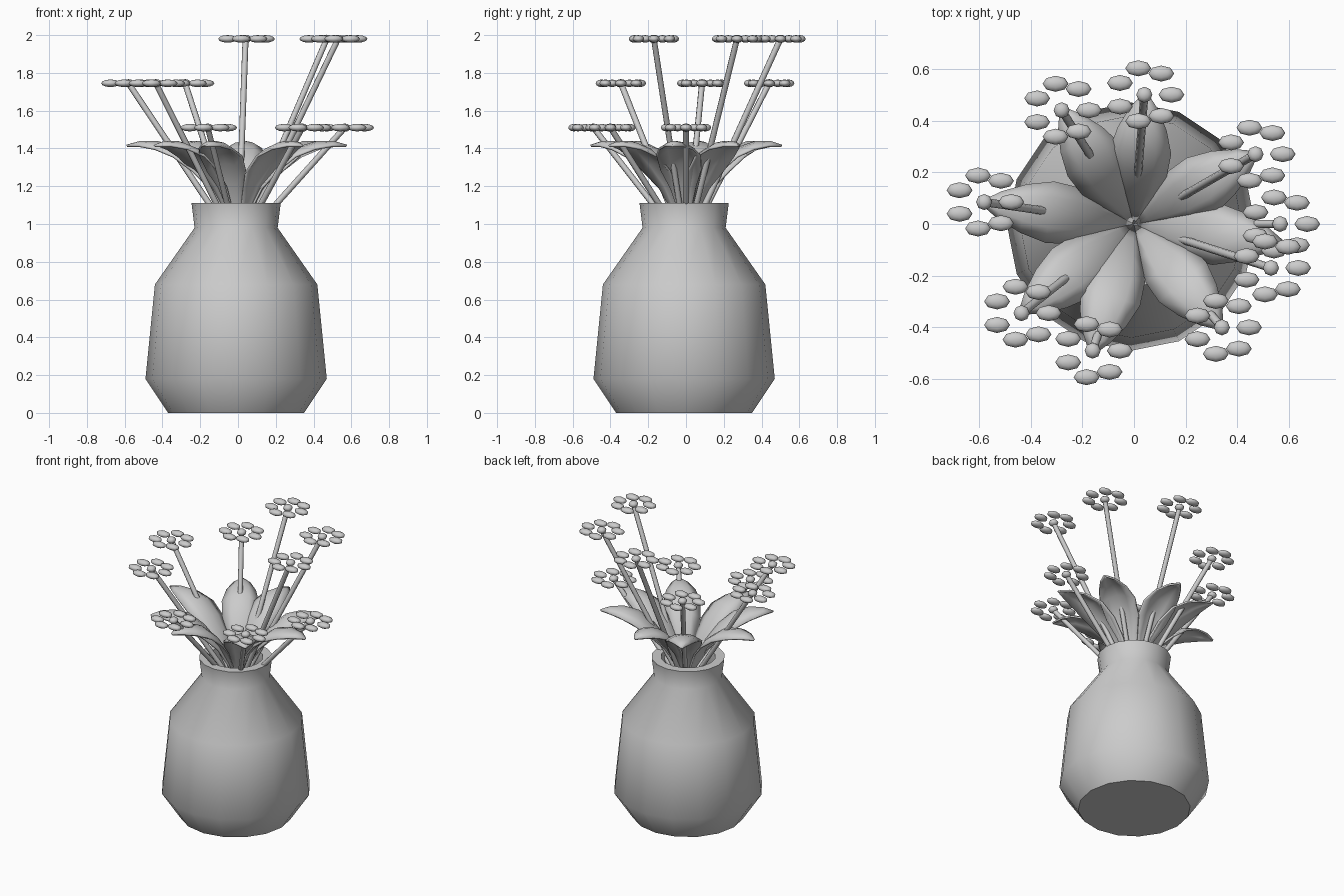
import bpy, bmesh, math
from mathutils import Vector, Matrix

if "Cube" in bpy.data.objects:
    bpy.data.objects.remove(bpy.data.objects["Cube"], do_unlink=True)

GREY = (0.6, 0.6, 0.6, 1.0)
mat = bpy.data.materials.new("plain grey")
mat.use_nodes = True
mat.diffuse_color = GREY
mat.node_tree.nodes["Principled BSDF"].inputs["Base Color"].default_value = GREY


def finish(bm, name, angle=180):
    """Turn a bmesh into a smooth shaded object."""
    bmesh.ops.recalc_face_normals(bm, faces=bm.faces)
    mesh = bpy.data.meshes.new(name)
    bm.to_mesh(mesh)
    bm.free()
    obj = bpy.data.objects.new(name, mesh)
    obj.data.materials.append(mat)
    bpy.context.collection.objects.link(obj)
    bpy.ops.object.select_all(action="DESELECT")
    obj.select_set(True)
    bpy.context.view_layer.objects.active = obj
    bpy.ops.object.shade_smooth_by_angle(angle=math.radians(angle))
    return obj


def bead(bm, centre, size):
    """Low-poly ellipsoid aligned with the axes."""
    m = Matrix.Translation(centre) @ Matrix.Diagonal((*size, 1))
    bmesh.ops.create_uvsphere(bm, u_segments=8, v_segments=6, radius=1, matrix=m)


# Vase: turned profile, outside then inside
def vase():
    profile = [(0, 0), (0.36, 0), (0.48, 0.18), (0.43, 0.68), (0.22, 0.98),
               (0.236, 1.11), (0.175, 1.11), (0.165, 0.98), (0.36, 0.66), (0, 0.6)]
    bm = bmesh.new()
    verts = [bm.verts.new((r - 0.01, -0.01, z)) for r, z in profile]
    edges = [bm.edges.new(pair) for pair in zip(verts, verts[1:])]
    bmesh.ops.spin(bm, geom=verts + edges, cent=(-0.01, -0.01, 0), axis=(0, 0, 1),
                   angle=math.tau, steps=16, use_duplicate=False)
    bmesh.ops.remove_doubles(bm, verts=bm.verts, dist=0.0005)
    finish(bm, "vase", 50)


# Leaf: arched strip with a raised midrib, pointing outwards
def leaf(name, angle, reach):
    # distance out, height of midrib, half width
    stations = [(0.0, 0.9, 0.015), (0.06, 1.08, 0.035), (0.13, 1.22, 0.07),
                (0.22, 1.33, 0.11), (0.32, 1.41, 0.12), (0.42, 1.44, 0.095),
                (0.51, 1.44, 0.055), (0.58, 1.42, 0.008)]
    bm = bmesh.new()
    rows = []
    for r, z, w in stations:
        row = []
        for t in (-1, -0.5, 0, 0.5, 1):
            p = Vector((r * reach / 0.58, w * t, z - 0.4 * w * t * t))
            row.append(bm.verts.new(Matrix.Rotation(angle, 3, "Z") @ p))
        rows.append(row)
    for a, b in zip(rows, rows[1:]):
        for i in range(4):
            bm.faces.new((a[i], a[i + 1], b[i + 1], b[i]))
    obj = finish(bm, name, 60)
    mod = obj.modifiers.new("thickness", "SOLIDIFY")
    mod.thickness = 0.012


# Flower: straight stem, centre bead and a ring of seven petals
def flower(name, top):
    top = Vector(top)
    base = Vector((0, 0, 0.88))
    axis = top - base
    bm = bmesh.new()
    m = Matrix.Translation((top + base) / 2) @ axis.to_track_quat("Z", "Y").to_matrix().to_4x4()
    bmesh.ops.create_cone(bm, cap_ends=True, segments=8, radius1=0.016, radius2=0.016,
                          depth=axis.length, matrix=m)
    finish(bm, name + "_stem", 60)

    bm = bmesh.new()
    bead(bm, top, (0.031, 0.031, 0.022))
    for i in range(7):
        a = math.tau * i / 7
        bead(bm, top + Vector((math.cos(a), math.sin(a), 0)) * 0.105, (0.05, 0.031, 0.02))
    finish(bm, name + "_head", 60)


vase()

tall, middle, low = 1.98, 1.745, 1.51
heads = [(0.04, 0.50, tall), (0.47, 0.27, tall), (0.53, -0.17, tall),
         (-0.28, 0.44, middle), (-0.58, 0.085, middle), (-0.435, -0.345, middle),
         (-0.16, -0.49, low), (0.34, -0.40, low), (0.565, 0.0, low)]
for i, head in enumerate(heads):
    flower(f"flower_{i + 1}", head)

leaves = [(85, 0.51), (30, 0.55), (-7, 0.58), (-50, 0.53),
          (-108, 0.53), (-142, 0.56), (172, 0.595), (122, 0.53)]
for i, (deg, reach) in enumerate(leaves):
    leaf(f"leaf_{i + 1}", math.radians(deg), reach)
